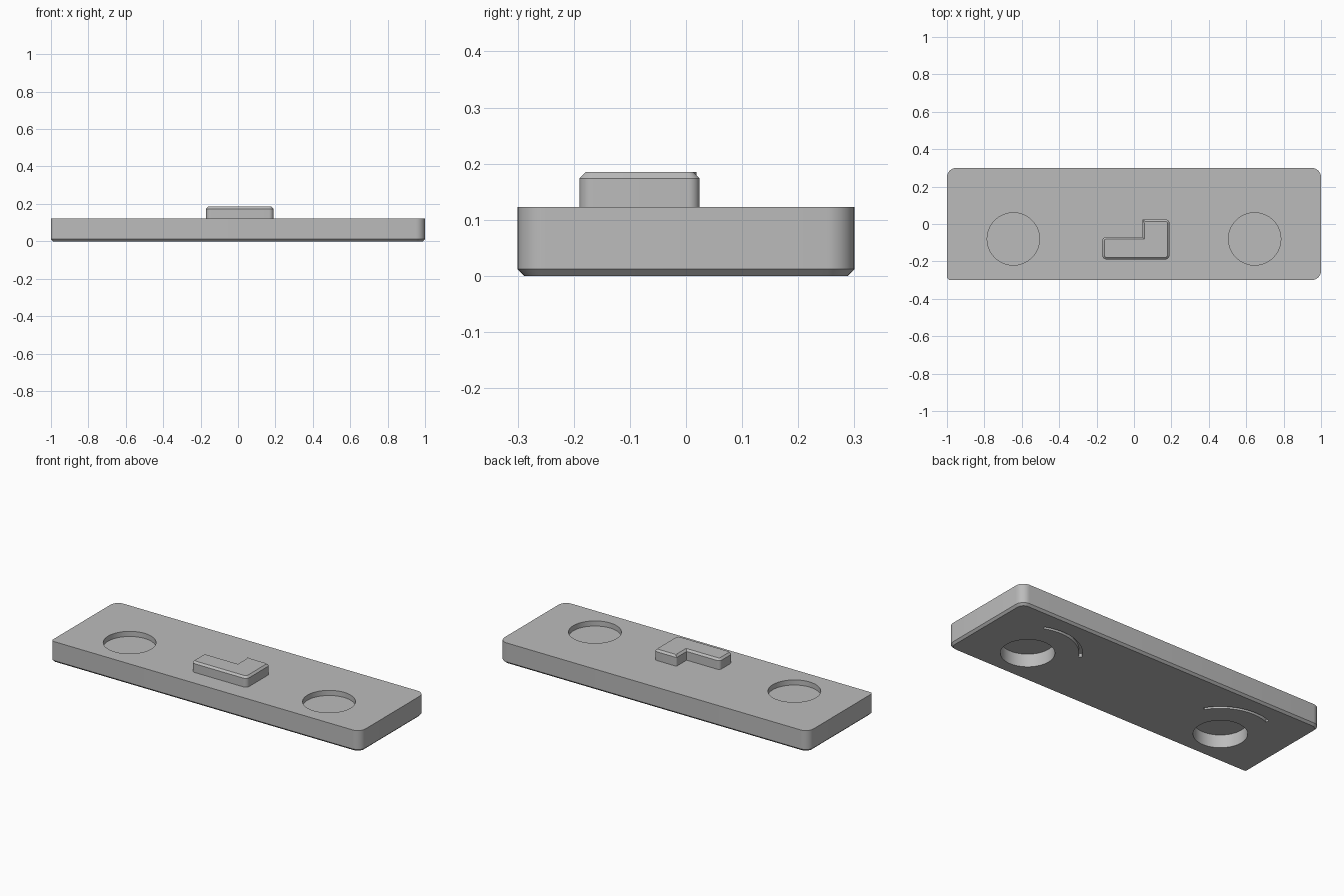
import bpy
import bmesh
from math import cos, sin, pi, radians

if "Cube" in bpy.data.objects:
    bpy.data.objects.remove(bpy.data.objects["Cube"])

grey = bpy.data.materials.new("plain grey")
grey.use_nodes = True
colour = (0.5, 0.5, 0.5, 1)
grey.diffuse_color = colour
grey.node_tree.nodes["Principled BSDF"].inputs["Base Color"].default_value = colour


def prism(name, outline, z0, z1, radii=None, chamfer=0, chamfer_z=None):
    """Extrude an outline, round its upright edges and chamfer one rim."""
    bm = bmesh.new()
    base = bm.faces.new([bm.verts.new((x, y, z0)) for x, y in outline])
    top = bmesh.ops.extrude_face_region(bm, geom=[base])["geom"]
    for v in (g for g in top if isinstance(g, bmesh.types.BMVert)):
        v.co.z = z1
    bmesh.ops.recalc_face_normals(bm, faces=bm.faces[:])
    for (x, y), r in zip(outline, radii or []):
        if r:
            edges = [e for e in bm.edges
                     if all(abs(v.co.x - x) + abs(v.co.y - y) < 1e-4 for v in e.verts)]
            bmesh.ops.bevel(bm, geom=edges, offset=r, segments=8, profile=0.5, affect='EDGES')
    if chamfer:
        rim = [e for e in bm.edges if all(abs(v.co.z - chamfer_z) < 1e-5 for v in e.verts)]
        bmesh.ops.bevel(bm, geom=rim, offset=chamfer, segments=1, affect='EDGES')
    bmesh.ops.recalc_face_normals(bm, faces=bm.faces[:])
    mesh = bpy.data.meshes.new(name)
    bm.to_mesh(mesh)
    bm.free()
    mesh.materials.append(grey)
    obj = bpy.data.objects.new(name, mesh)
    bpy.context.collection.objects.link(obj)
    return obj


def arc(cx, cy, r, start, end, steps):
    angles = [start + (end - start) * i / steps for i in range(steps + 1)]
    return [(cx + r * cos(a), cy + r * sin(a)) for a in angles]


def activate(obj):
    bpy.ops.object.select_all(action='DESELECT')
    obj.select_set(True)
    bpy.context.view_layer.objects.active = obj


def cut(target, cutter):
    activate(target)
    mod = target.modifiers.new("cut", 'BOOLEAN')
    mod.operation = 'DIFFERENCE'
    mod.solver = 'EXACT'
    mod.object = cutter
    bpy.ops.object.modifier_apply(modifier=mod.name)
    bpy.data.objects.remove(cutter)


# Base plate with rounded corners and a chamfered underside
TOP = 0.123
plate = prism("base_plate", [(-1, -0.3), (1, -0.3), (1, 0.3), (-1, 0.3)], 0, TOP,
              radii=[0.02, 0.05, 0.05, 0.05], chamfer=0.012, chamfer_z=0)

# Round pockets above and below, and curved grooves underneath
HOLE_X, HOLE_Y, HOLE_R = 0.645, -0.08, 0.14
for side in (-1, 1):
    circle = arc(side * HOLE_X, HOLE_Y, HOLE_R, 0, 2 * pi, 64)[:-1]
    cut(plate, prism("top_pocket_cutter", circle, TOP - 0.03, TOP + 0.1))
    cut(plate, prism("bottom_pocket_cutter", circle, -0.1, 0.075))
    band = (arc(HOLE_X, HOLE_Y, 0.282, radians(68), radians(148), 24)
            + arc(HOLE_X, HOLE_Y, 0.264, radians(148), radians(68), 24))
    band = [(side * x, y) for x, y in band]
    cut(plate, prism("groove_cutter", band, -0.1, 0.02))

# Raised L-shaped block
block = prism("raised_block",
              [(-0.17, -0.19), (0.19, -0.19), (0.19, 0.024),
               (0.045, 0.024), (0.045, -0.07), (-0.17, -0.07)],
              TOP - 0.002, 0.185, radii=[0.025, 0.025, 0.02, 0.005, 0, 0.02],
              chamfer=0.011, chamfer_z=0.185)

for obj in (plate, block):
    activate(obj)
    bpy.ops.object.shade_smooth_by_angle(angle=radians(30))
